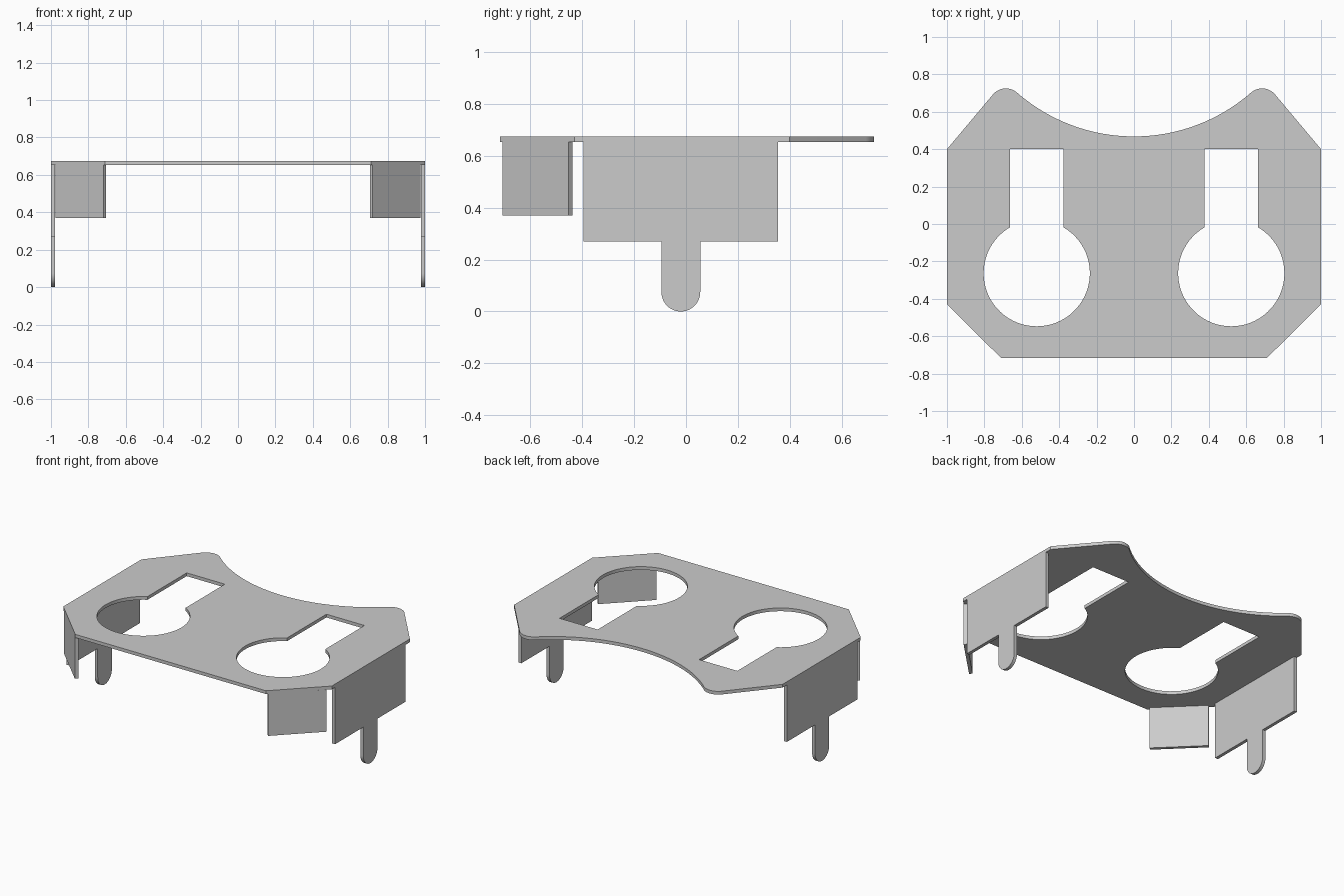
import bpy, bmesh, math
from mathutils import Matrix, Vector

cube = bpy.data.objects.get("Cube")
if cube:
    bpy.data.objects.remove(cube, do_unlink=True)

grey = bpy.data.materials.new("plain grey")
grey.use_nodes = True
grey.diffuse_color = (0.6, 0.6, 0.6, 1)
grey.node_tree.nodes["Principled BSDF"].inputs["Base Color"].default_value = (0.6, 0.6, 0.6, 1)

T = 0.022             # sheet thickness
TOP = 0.675           # height of the top face
UNDER = TOP - T       # underside of the top plate


def arc(cx, cy, r, a0, a1, n):
    """Points on an arc, angles in radians."""
    return [(cx + r * math.cos(a0 + (a1 - a0) * i / n),
             cy + r * math.sin(a0 + (a1 - a0) * i / n)) for i in range(n + 1)]


def sheet(name, loops, origin, u, v, n):
    """Fill closed outlines (first outer, rest holes) and thicken them by T along n."""
    bm = bmesh.new()
    for loop in loops:
        vs = [bm.verts.new((x, y, 0)) for x, y in loop]
        for i, a in enumerate(vs):
            bm.edges.new((a, vs[(i + 1) % len(vs)]))
    bmesh.ops.triangle_fill(bm, use_beauty=True, use_dissolve=False, edges=bm.edges[:])
    ext = bmesh.ops.extrude_face_region(bm, geom=bm.faces[:], use_keep_orig=True)
    bmesh.ops.translate(bm, vec=(0, 0, T),
                        verts=[g for g in ext["geom"] if isinstance(g, bmesh.types.BMVert)])
    m = Matrix((u, v, n)).transposed().to_4x4()
    m.translation = Vector(origin)
    bm.transform(m)
    bmesh.ops.recalc_face_normals(bm, faces=bm.faces[:])
    me = bpy.data.meshes.new(name)
    bm.to_mesh(me)
    bm.free()
    me.materials.append(grey)
    me.shade_smooth()
    me.set_sharp_from_angle(angle=math.radians(30))
    ob = bpy.data.objects.new(name, me)
    bpy.context.collection.objects.link(ob)
    return ob


def mirrored(pts):
    return [(-x, y) for x, y in reversed(pts)]


# Top plate: right half of the outline, counter-clockwise, then mirrored
horn_x, horn_y, horn_r = 0.685, 0.635, 0.09
scoop_y = 1.42
to_scoop = math.atan2(scoop_y - horn_y, -horn_x)
scoop_r = math.hypot(horn_x, scoop_y - horn_y) - horn_r
half = [(0.71, -0.717), (1, -0.43), (1, 0.4)]
half += arc(horn_x, horn_y, horn_r, math.radians(40), to_scoop, 14)
half += arc(0, scoop_y, scoop_r, to_scoop - math.pi, -math.pi / 2, 24)[1:]
outline = half + mirrored(half)[1:]

# Keyhole openings: round hole with a slot towards the back
hole_x, hole_y, hole_r, slot = 0.52, -0.263, 0.284, 0.142
a = math.acos(slot / hole_r)
keyhole = arc(hole_x, hole_y, hole_r, math.pi - a, 2 * math.pi + a, 56)
keyhole += [(hole_x + slot, 0.4), (hole_x - slot, 0.4)]
sheet("top_plate", [outline, keyhole, mirrored(keyhole)],
      (0, 0, UNDER), (1, 0, 0), (0, 1, 0), (0, 0, 1))

# Side panel with a round-ended tongue, outlined in y and z
panel = [(-0.395, UNDER), (-0.395, 0.27), (-0.095, 0.27)]
panel += arc(-0.02, 0.075, 0.075, math.pi, 2 * math.pi, 24)
panel += [(0.055, 0.27), (0.355, 0.27), (0.355, UNDER)]

# Corner tab under each front chamfer
p0, p1 = Vector((0.72, -0.707, 0)), Vector((0.977, -0.453, 0))
width = (p1 - p0).length
tab = [(0, 0.37), (width, 0.37), (width, UNDER), (0, UNDER)]

for side, s in (("left", 1), ("right", -1)):
    sheet(side + "_side_panel", [panel], (s, 0, 0), (0, 1, 0), (0, 0, 1), (-s, 0, 0))
    d = (p1 - p0).normalized()
    sheet(side + "_corner_tab", [tab], (s * p0.x, p0.y, 0),
          (s * d.x, d.y, 0), (0, 0, 1), (-s * d.y, d.x, 0))
